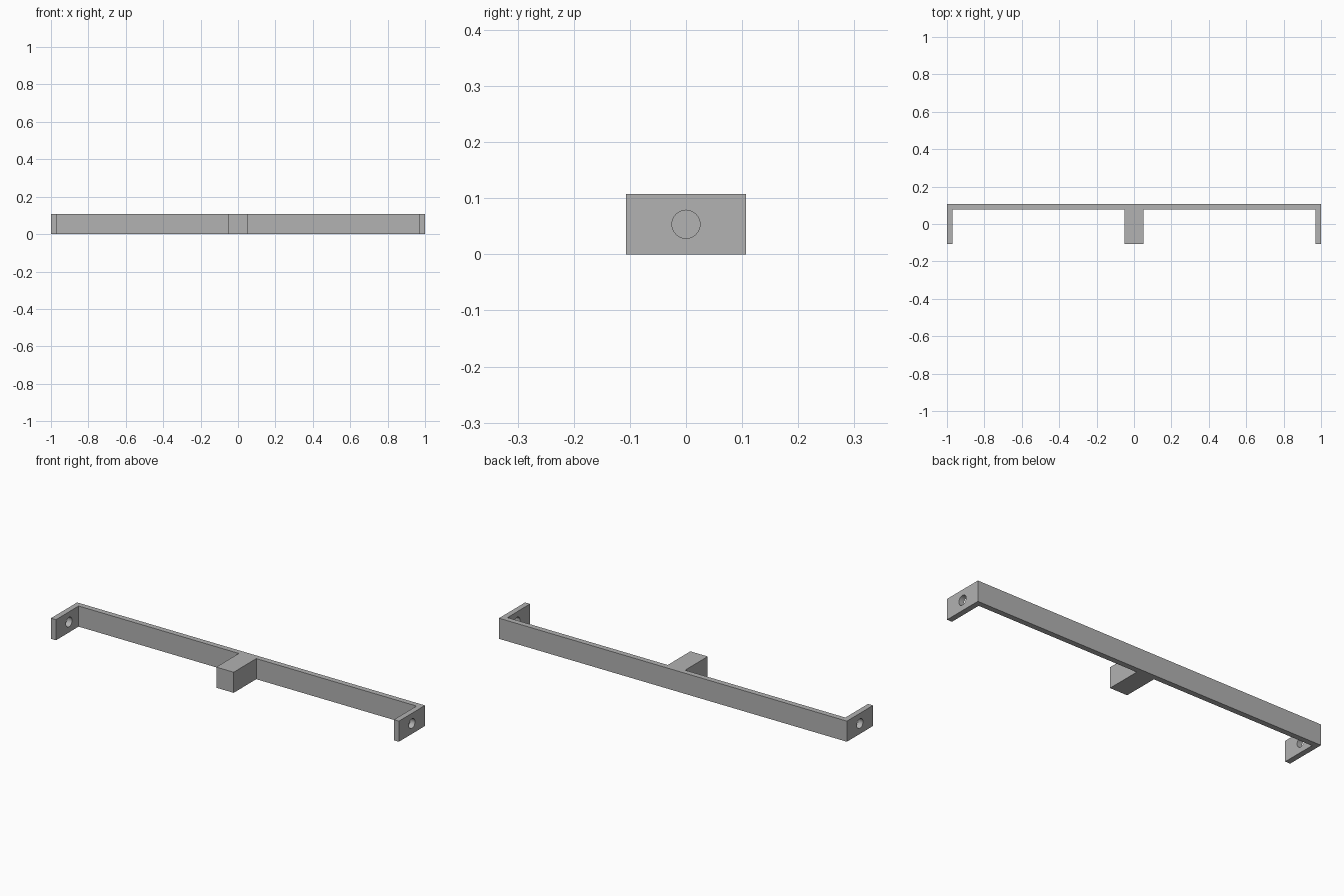
import bpy
import bmesh
import math

LENGTH, DEPTH, HEIGHT = 2.0, 0.2143, 0.1071
WALL = 0.0286          # thickness of the bar and end tabs
BLOCK_HALF = 0.05      # half width of the middle block
HOLE_RADIUS = 0.025

default = bpy.data.objects.get("Cube")
if default:
    bpy.data.objects.remove(default, do_unlink=True)

grey = bpy.data.materials.new("plain grey")
grey.use_nodes = True
colour = (0.445, 0.445, 0.445, 1.0)
grey.diffuse_color = colour
grey.node_tree.nodes["Principled BSDF"].inputs["Base Color"].default_value = colour

# Bracket outline: right half from front middle to back, then mirrored
end, front, back = LENGTH / 2, -DEPTH / 2, DEPTH / 2
inner = back - WALL
half = [(BLOCK_HALF, front), (BLOCK_HALF, inner), (end - WALL, inner),
        (end - WALL, front), (end, front), (end, back)]
outline = half + [(-x, y) for x, y in reversed(half)]

bm = bmesh.new()
base = bm.faces.new([bm.verts.new((x, y, 0)) for x, y in outline])
top = bmesh.ops.extrude_face_region(bm, geom=[base])
bmesh.ops.translate(bm, vec=(0, 0, HEIGHT),
                    verts=[g for g in top["geom"] if isinstance(g, bmesh.types.BMVert)])
bmesh.ops.recalc_face_normals(bm, faces=bm.faces)
mesh = bpy.data.meshes.new("bracket")
bm.to_mesh(mesh)
bm.free()
mesh.materials.append(grey)
bracket = bpy.data.objects.new("bracket", mesh)
bpy.context.collection.objects.link(bracket)

# Round holes through the two end tabs
for name, side in (("left", 1), ("right", -1)):
    bpy.ops.mesh.primitive_cylinder_add(
        vertices=48, radius=HOLE_RADIUS, depth=WALL * 3,
        location=(side * (end - WALL / 2), 0, HEIGHT / 2),
        rotation=(0, math.pi / 2, 0))
    cutter = bpy.context.object
    cutter.name = name + "_hole_cutter"
    cutter.data.materials.append(grey)
    cutter.hide_render = True
    cutter.hide_set(True)
    cut = bracket.modifiers.new(name + " hole", 'BOOLEAN')
    cut.operation = 'DIFFERENCE'
    cut.solver = 'EXACT'
    cut.object = cutter

# Apply the holes, drop the cutters and smooth only the bores
bpy.ops.object.select_all(action='DESELECT')
bpy.context.view_layer.objects.active = bracket
bracket.select_set(True)
for modifier in list(bracket.modifiers):
    cutter = modifier.object
    bpy.ops.object.modifier_apply(modifier=modifier.name)
    bpy.data.objects.remove(cutter, do_unlink=True)
bpy.ops.object.shade_smooth_by_angle(angle=math.radians(30))
